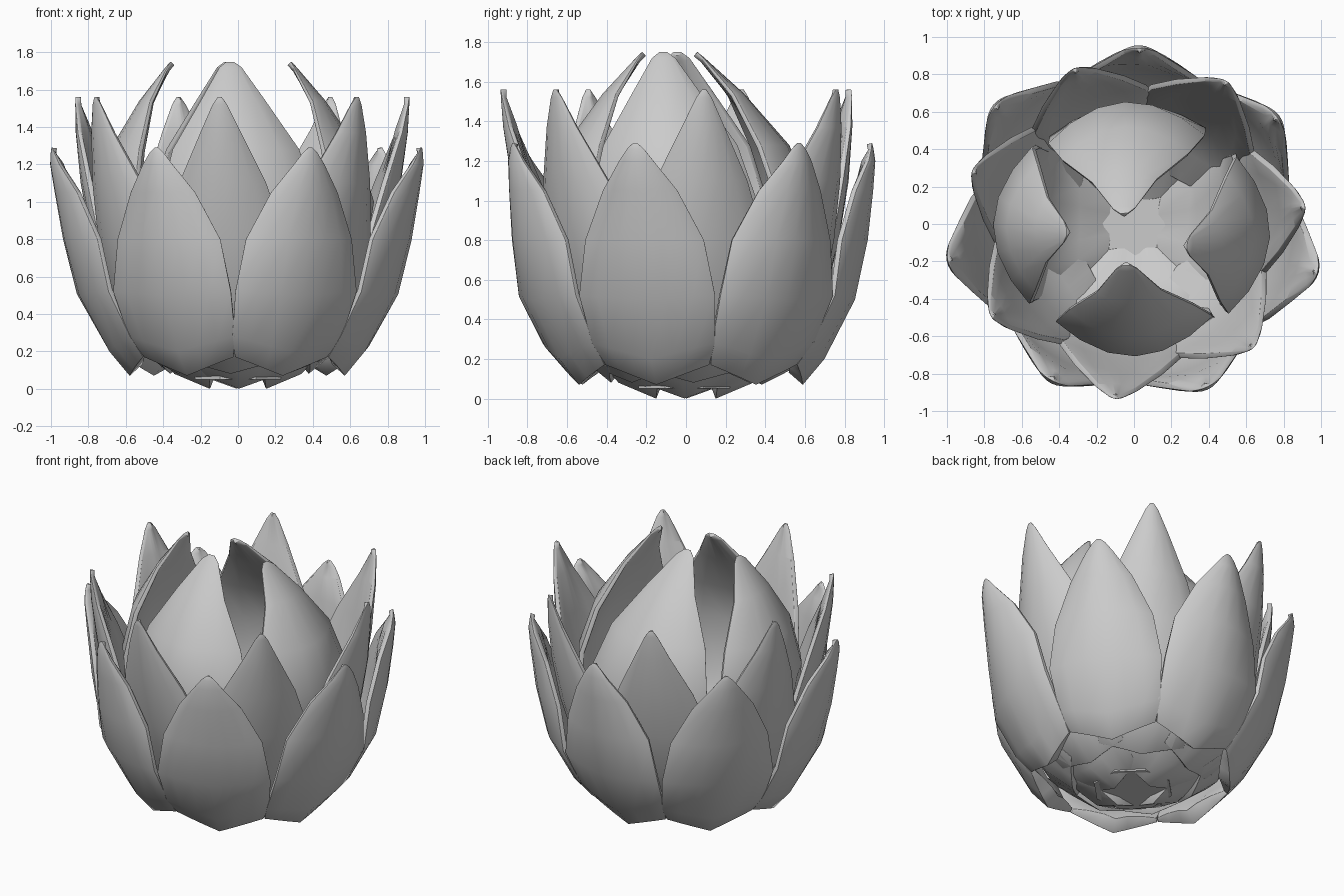
import bpy, math
from mathutils import Matrix

if "Cube" in bpy.data.objects:
    bpy.data.objects.remove(bpy.data.objects["Cube"])

# Petal profiles, base to tip: radius, height, half width, cup depth, edge lift
OUTER = [(.59, .07, .27, .02, .10), (.70, .20, .32, .05, .08), (.86, .50, .355, .09, .02),
         (.935, .80, .31, .12, 0), (.975, 1.05, .195, .08, 0), (.995, 1.2, .09, .03, 0),
         (.99, 1.26, .045, .01, 0), (.985, 1.29, .012, 0, 0)]
MIDDLE = [(.38, .08, .26, .02, .07), (.55, .22, .31, .05, .05), (.71, .50, .35, .10, .02),
          (.81, .80, .33, .13, 0), (.88, 1.1, .235, .10, 0), (.92, 1.37, .11, .04, 0),
          (.93, 1.52, .04, .01, 0), (.93, 1.56, .012, 0, 0)]
INNER = [(.15, .0, .22, .0, .08), (.34, .08, .31, .03, .07), (.54, .30, .38, .08, .03),
         (.67, .65, .42, .15, 0), (.72, 1.0, .42, .20, 0), (.63, 1.28, .34, .16, 0),
         (.45, 1.54, .175, .06, 0), (.29, 1.72, .06, .01, 0), (.26, 1.75, .02, 0, 0)]
COLS = [-1, -.7, -.35, 0, .35, .7, 1]


def petal(name, profile, angle, lean, side=0):
    top, rows, n = profile[-1][1], len(profile), len(COLS)
    verts, faces, thick = [], [], []
    for i, (r, z, w, cup, lift) in enumerate(profile):
        t = (z / top) ** 2
        for u in COLS:
            verts.append((r + lean * t - cup * u * u, w * u + side * t, z + lift * abs(u)))
            thick.append((1 - .7 * u * u) * (.3 if i > rows - 3 else .75 if i == rows - 3 else 1))
    for i in range(rows - 1):
        for j in range(n - 1):
            a = i * n + j
            faces.append((a, a + 1, a + n + 1, a + n))
    me = bpy.data.meshes.new(name)
    me.from_pydata(verts, [], faces)
    me.transform(Matrix.Rotation(math.radians(angle), 4, 'Z'))
    ob = bpy.data.objects.new(name, me)
    bpy.context.collection.objects.link(ob)
    # Petal is thick in the middle, thin at the rim
    group = ob.vertex_groups.new(name="thick")
    for i, t in enumerate(thick):
        group.add([i], t, 'REPLACE')
    s = ob.modifiers.new("thickness", 'SOLIDIFY')
    s.thickness, s.offset, s.vertex_group = .095, -1, "thick"
    b = ob.modifiers.new("soft_rim", 'BEVEL')
    b.width, b.segments, b.limit_method, b.angle_limit = .012, 2, 'ANGLE', math.radians(50)
    bpy.ops.object.select_all(action='DESELECT')
    ob.select_set(True)
    bpy.context.view_layer.objects.active = ob
    bpy.ops.object.shade_smooth_by_angle(angle=math.radians(50))


# Two staggered rings of seven petals
step = 360 / 7
for i, lean in enumerate([-.045, -.03, .03, -.03, -.04, .03, -.01]):
    petal(f"outer_petal_{i}", OUTER, 88.2 - i * step, lean)
middle = [(5.7, -.01), (57, -.02), (111, -.04), (162, -.02), (213, -.02), (264, .01), (314, -.01)]
for i, (angle, lean) in enumerate(middle):
    petal(f"middle_petal_{i}", MIDDLE, angle, lean)

# Four inner petals closing inwards by different amounts
for i, (angle, lean, side) in enumerate([(93, -.20, .05), (179, .10, .05),
                                         (-88, -.04, -.05), (-3, .03, -.1)]):
    petal(f"inner_petal_{i}", INNER, angle, lean, side)

# Octagonal floor of the cup
bpy.ops.mesh.primitive_cylinder_add(vertices=8, radius=.25, depth=.06, location=(0, -.01, .08),
                                    rotation=(0, 0, math.radians(22.5)))
bpy.context.object.name = "cup_floor"
